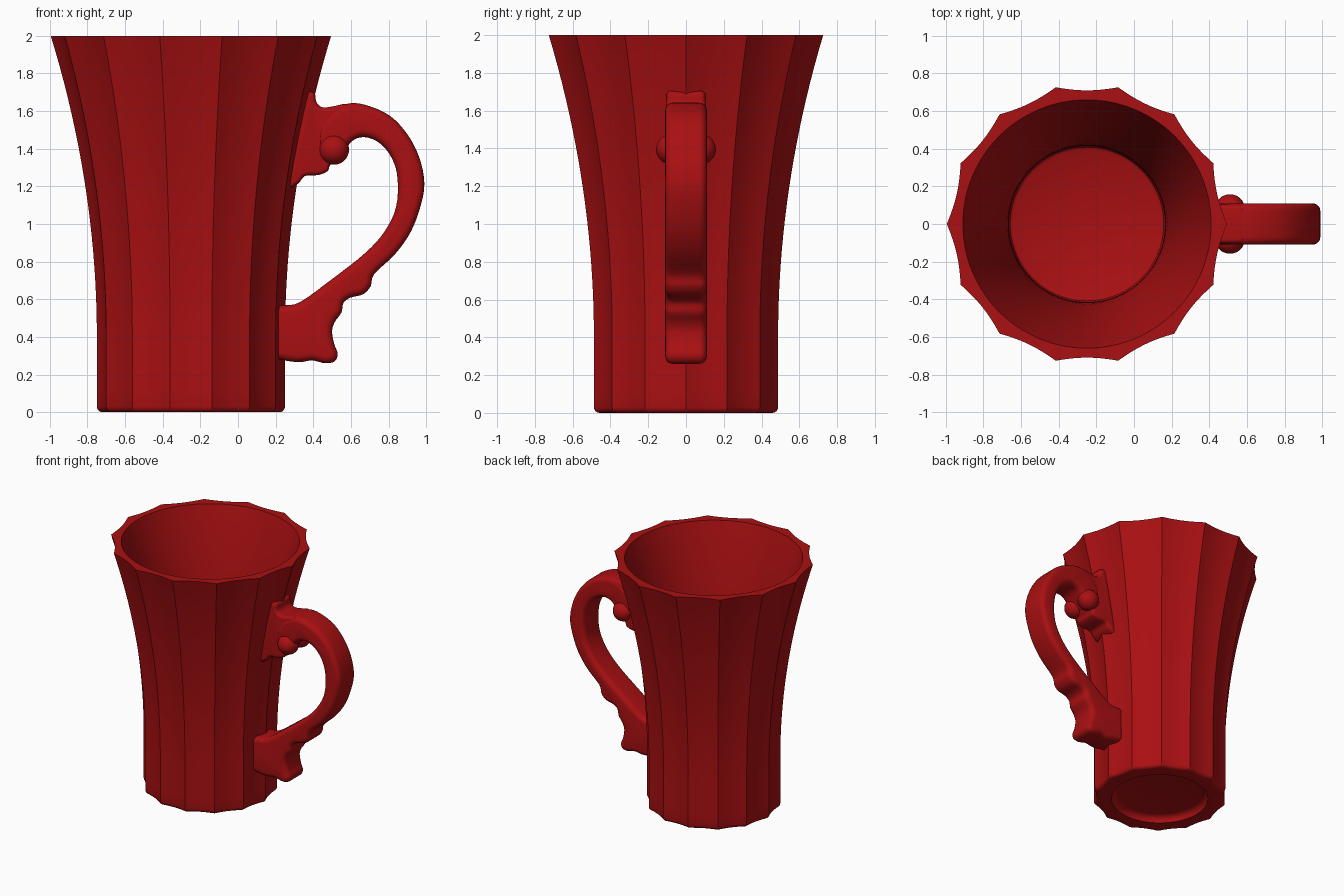
import bpy, bmesh
from math import sin, cos, pi, radians
from mathutils import Vector

if "Cube" in bpy.data.objects:
    bpy.data.objects.remove(bpy.data.objects["Cube"])

red = bpy.data.materials.new("red_glaze")
red.diffuse_color = (0.4, 0.005, 0.006, 1)
red.use_nodes = True
red.node_tree.nodes["Principled BSDF"].inputs["Base Color"].default_value = red.diffuse_color


def finish(ob, angle=30):
    ob.data.materials.append(red)
    bpy.ops.object.select_all(action='DESELECT')
    ob.select_set(True)
    bpy.context.view_layer.objects.active = ob
    bpy.ops.object.shade_smooth_by_angle(angle=radians(angle))


def loft(name, rings, angle=30):
    """Skin a stack of equal-length closed rings and cap both ends."""
    bm = bmesh.new()
    vs = [[bm.verts.new(p) for p in ring] for ring in rings]
    n = len(vs[0])
    for a, b in zip(vs, vs[1:]):
        for i in range(n):
            j = (i + 1) % n
            bm.faces.new((a[i], a[j], b[j], b[i]))
    bm.faces.new(vs[0])
    bm.faces.new(vs[-1])
    bmesh.ops.recalc_face_normals(bm, faces=bm.faces)
    me = bpy.data.meshes.new(name)
    bm.to_mesh(me)
    bm.free()
    ob = bpy.data.objects.new(name, me)
    bpy.context.collection.objects.link(ob)
    finish(ob, angle)


# Cup: 14 concave flutes outside, plain round inside
CX, SIDES, SUB = -0.25, 14, 8


def cup_ring(r, z, flute):
    ring = []
    for i in range(SIDES * SUB):
        t = 2 * (i % SUB) / SUB - 1
        k = r * (1 - 0.047 * flute * (1 - t * t))
        a = 2 * pi * i / (SIDES * SUB)
        ring.append((CX + k * cos(a), k * sin(a), z))
    return ring


def outer_r(z):
    return 0.5 + 0.0957 * max(0, z - 0.4) ** 2


rings = []
for i in range(5):                                   # recess under the foot
    a = i / 4 * pi / 2
    rings.append(cup_ring(0.31 + 0.05 * sin(a), 0.05 * cos(a), 0))
for i in range(5):                                   # rounded bottom edge
    a = i / 4 * pi / 2
    rings.append(cup_ring(0.47 + 0.03 * sin(a), 0.03 * (1 - cos(a)), 1))
for i in range(1, 25):                               # flared fluted wall
    z = 0.03 + 1.97 * i / 24
    rings.append(cup_ring(outer_r(z), z, 1))
for i in range(25):                                  # inner wall
    z = 2 - 1.87 * i / 24
    rings.append(cup_ring(outer_r(z) - 0.085, z, 0))
rings += [cup_ring(0.408, 0.11, 0), cup_ring(0.39, 0.1, 0)]
loft("cup", rings)


# Handle parts: smooth outline in the xz plane, thickened with rounded edges
def slab(name, outline, half, r, sub=4):
    p = [Vector(q) for q in outline]
    n = len(p)
    pts = []
    for i in range(n):
        a, b, c, d = p[i - 1], p[i], p[(i + 1) % n], p[(i + 2) % n]
        for s in range(sub):
            t = s / sub
            pts.append(0.5 * (2 * b + (c - a) * t + (2 * a - 5 * b + 4 * c - d) * t ** 2
                              + (3 * b - a - 3 * c + d) * t ** 3))
    m = len(pts)
    inward = []
    for i in range(m):
        t = (pts[(i + 1) % m] - pts[i - 1]).normalized()
        inward.append(Vector((t.y, -t.x)))
    steps = [(r * (1 - sin(k / 5 * pi / 2)), half - r + r * cos(k / 5 * pi / 2)) for k in range(6)]
    steps = [(d, -y) for d, y in steps] + [(d, y) for d, y in reversed(steps)]
    loft(name, [[(q.x + v.x * d, y, q.y + v.y * d) for q, v in zip(pts, inward)]
                for d, y in steps], 40)


# Curled arm running down into the scalloped foot
slab("handle_arm", [
    (.45, 1.55), (.51, 1.61), (.60, 1.642), (.70, 1.626), (.81, 1.573), (.90, 1.477),
    (.963, 1.355), (.99, 1.222), (.973, 1.105), (.92, .962), (.835, .84), (.725, .735),
    (.705, .67), (.665, .627), (.596, .608), (.56, .58), (.55, .53), (.515, .48),
    (.50, .43), (.512, .36), (.53, .31), (.513, .27), (.463, .26), (.394, .275),
    (.33, .266), (.25, .275), (.19, .30), (.19, .42), (.195, .55), (.25, .568), (.33, .585),
    (.49, .70), (.675, .845), (.78, .962), (.84, 1.09), (.848, 1.24), (.82, 1.345),
    (.76, 1.424), (.686, 1.46), (.62, 1.45), (.57, 1.40), (.51, 1.34), (.44, 1.37),
    (.42, 1.46)], 0.11, 0.04)

# Flared bracket joining the arm to the cup
slab("handle_upper_bracket", [
    (.35, 1.69), (.405, 1.695), (.417, 1.647), (.45, 1.62), (.51, 1.626), (.58, 1.635),
    (.60, 1.56), (.57, 1.45), (.52, 1.35), (.488, 1.31), (.475, 1.28), (.425, 1.26),
    (.356, 1.255), (.32, 1.215), (.265, 1.20), (.275, 1.35), (.31, 1.52)], 0.103, 0.025)

# Ball ornaments either side of the curl
for side, y in (("front", -0.078), ("back", 0.078)):
    bpy.ops.mesh.primitive_uv_sphere_add(segments=32, ring_count=16, radius=0.08,
                                         location=(0.51, y, 1.395))
    ob = bpy.context.object
    ob.name = "handle_ball_" + side
    finish(ob)
